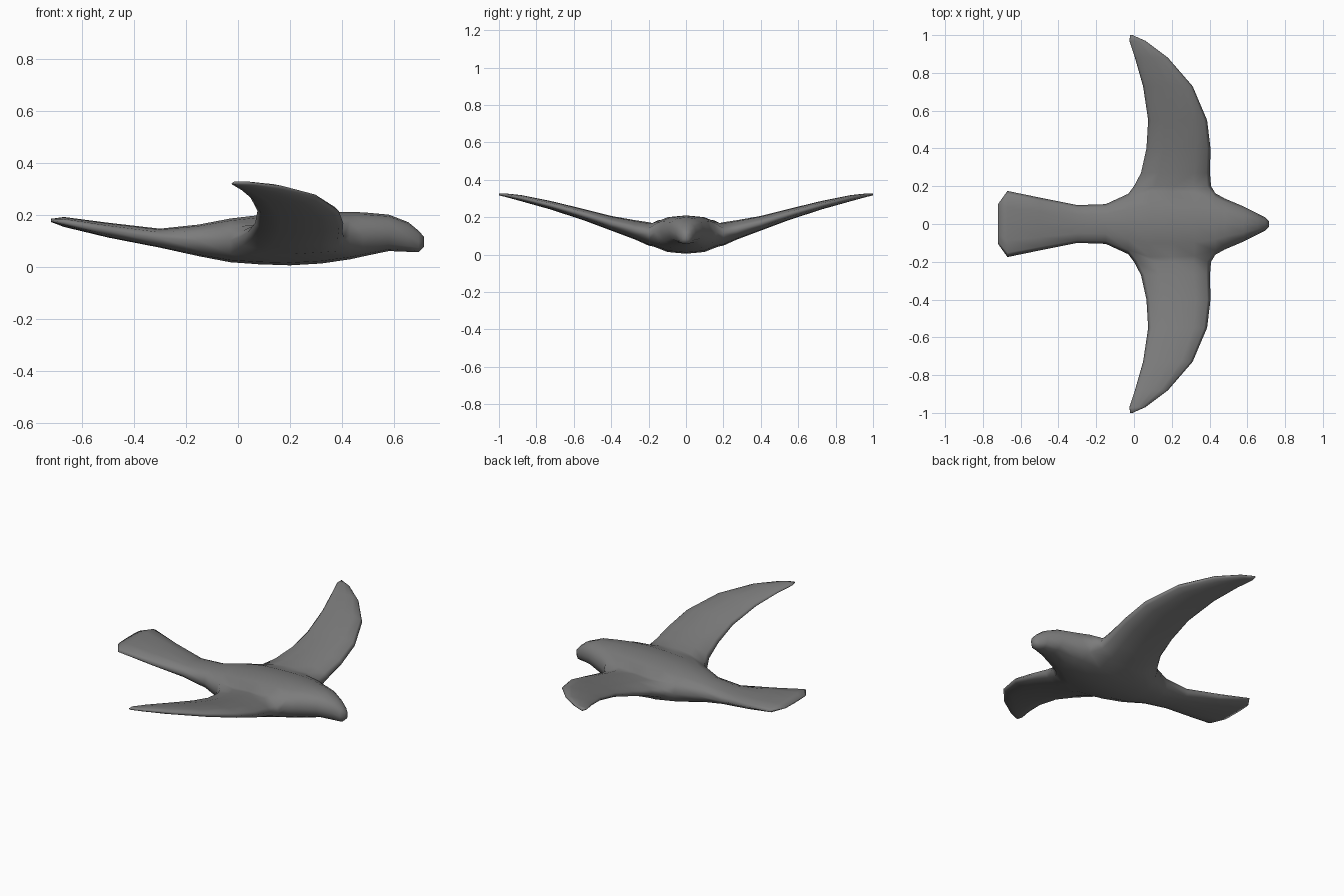
import bpy, bmesh
from math import sin, cos, pi, copysign

cube = bpy.data.objects.get("Cube")
if cube:
    bpy.data.objects.remove(cube)

SIDES = 12

# Body stations from tail to beak: x, half width, bottom z, top z
BODY = [(-.72, .105, .172, .184), (-.67, .175, .153, .191), (-.5, .14, .112, .169),
        (-.3, .1, .073, .146), (-.15, .105, .04, .162), (-.03, .16, .017, .185),
        (.08, .2, .009, .198), (.2, .2, .005, .206), (.32, .195, .012, .21),
        (.43, .163, .028, .21), (.48, .135, .039, .209), (.58, .093, .06, .2),
        (.655, .055, .057, .171), (.695, .035, .056, .138), (.715, .015, .075, .115)]
ROOT = range(5, 10)          # body stations the wing grows from

# Wing sections from root to tip: y, trailing x, leading x, middle z, thickness
WING = [(.2, .0, .408, .111, .125), (.27, .037, .402, .132, .104), (.4, .066, .405, .168, .078),
        (.55, .075, .387, .215, .06), (.73, .048, .31, .266, .045),
        (.88, .005, .18, .302, .033), (.97, -.025, .06, .319, .018), (1, -.02, -.008, .322, .01)]
CHORD = [(.05, .45), (.27, .85), (.52, 1), (.77, .9), (.95, .5)]  # chord position, fullness

bm = bmesh.new()


def soft(v, power=.7):
    return copysign(abs(v) ** power, v)


def bridge(a, b):
    n = len(a)
    for i in range(n):
        j = (i + 1) % n
        bm.faces.new((a[i], a[j], b[j], b[i]))


# Body: rounded rings, left open where the wings join
rings = []
for x, w, low, high in BODY:
    mid, half = (low + high) / 2, (high - low) / 2
    angles = [2 * pi * i / SIDES for i in range(SIDES)]
    rings.append([bm.verts.new((x, w * cos(a), mid + half * soft(sin(a)))) for a in angles])

side_faces = (0, SIDES - 1, SIDES // 2 - 1, SIDES // 2)
for k in range(len(rings) - 1):
    for i in range(SIDES):
        if ROOT[0] <= k < ROOT[-1] and i in side_faces:
            continue
        j = (i + 1) % SIDES
        bm.faces.new((rings[k][i], rings[k][j], rings[k + 1][j], rings[k + 1][i]))
bm.faces.new(rings[0])
bm.faces.new(rings[-1])

# Wings: airfoil sections lofted outward from the openings in the body
for side in (1, -1):
    middle = 0 if side > 0 else SIDES // 2
    up, down = (middle + side) % SIDES, (middle - side) % SIDES
    loop = ([rings[ROOT[0]][middle]] + [rings[k][up] for k in ROOT]
            + [rings[ROOT[-1]][middle]] + [rings[k][down] for k in reversed(ROOT)])
    for y, back, front, z, thick in WING:
        def point(t, h):
            return bm.verts.new((back + (front - back) * t, side * y, z + h * thick / 2))
        section = ([point(0, 0)] + [point(t, f) for t, f in CHORD]
                   + [point(1, 0)] + [point(t, -f) for t, f in reversed(CHORD)])
        bridge(loop, section)
        loop = section
    bm.faces.new(loop)

bmesh.ops.recalc_face_normals(bm, faces=bm.faces)
for face in bm.faces:
    face.smooth = True
mesh = bpy.data.meshes.new("bird")
bm.to_mesh(mesh)
bm.free()

# Single matt grey colour
grey = bpy.data.materials.new("dark_grey")
grey.use_nodes = True
colour = (.2, .2, .2, 1)
grey.diffuse_color = colour
grey.node_tree.nodes["Principled BSDF"].inputs["Base Color"].default_value = colour
mesh.materials.append(grey)

bird = bpy.data.objects.new("bird", mesh)
bpy.context.collection.objects.link(bird)
